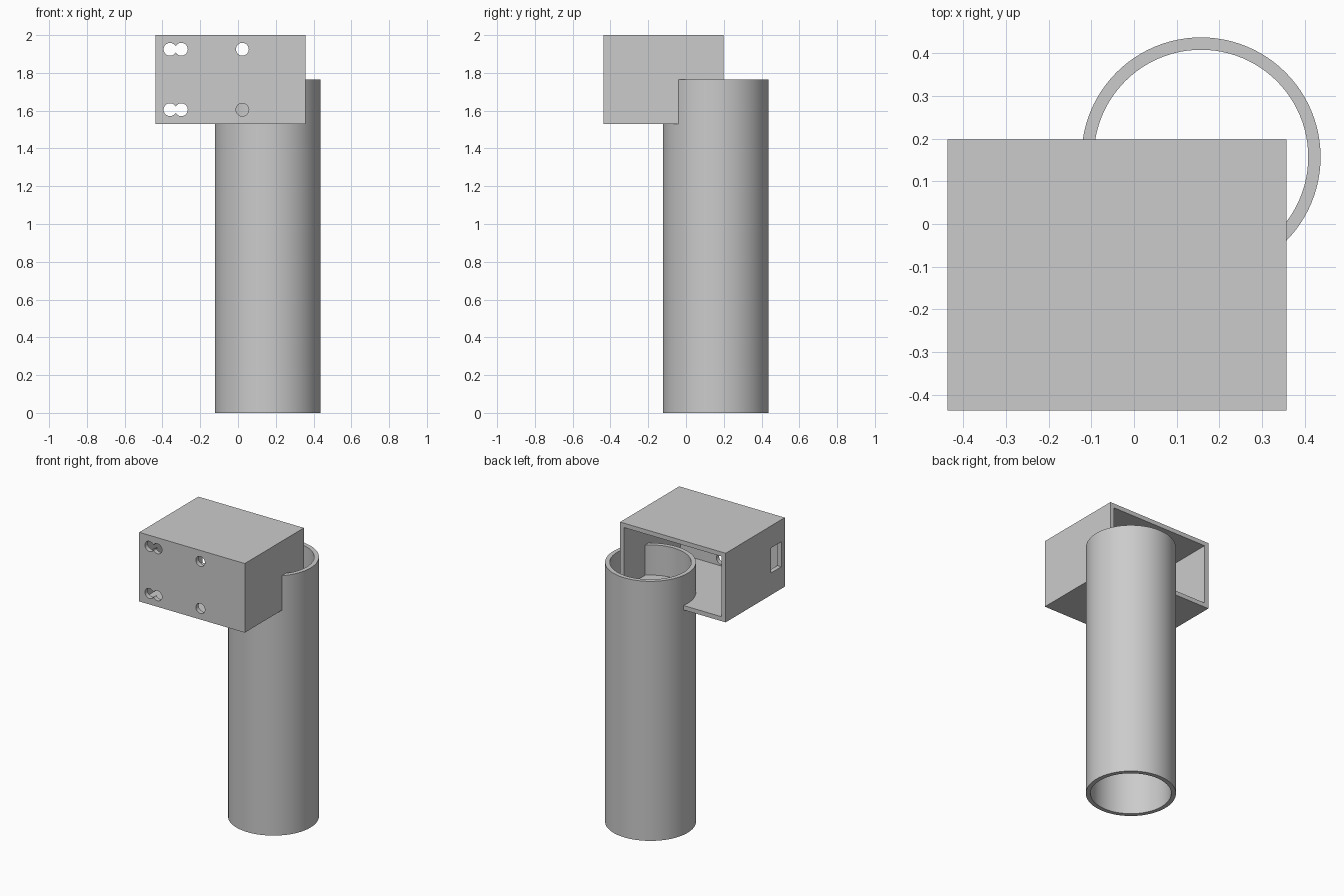
import bpy
import math
from mathutils import Vector

default = bpy.data.objects.get("Cube")
if default:
    bpy.data.objects.remove(default)

# Plain grey for the whole part
grey = bpy.data.materials.new("light grey")
grey.use_nodes = True
colour = (0.6, 0.6, 0.6, 1)
grey.diffuse_color = colour
grey.node_tree.nodes["Principled BSDF"].inputs["Base Color"].default_value = colour


def block(name, low, high):
    low, high = Vector(low), Vector(high)
    bpy.ops.mesh.primitive_cube_add(size=1, location=(low + high) / 2)
    ob = bpy.context.object
    ob.name = name
    ob.scale = high - low
    bpy.ops.object.transform_apply(location=True, rotation=True, scale=True)
    ob.data.materials.append(grey)
    return ob


def rod(name, radius, length, centre, sides, tilt=0):
    bpy.ops.mesh.primitive_cylinder_add(vertices=sides, radius=radius, depth=length,
                                        location=centre, rotation=(tilt, 0, 0))
    ob = bpy.context.object
    ob.name = name
    bpy.ops.object.transform_apply(location=True, rotation=True, scale=True)
    ob.data.materials.append(grey)
    return ob


def combine(target, other, operation):
    mod = target.modifiers.new(operation.lower(), "BOOLEAN")
    mod.operation = operation
    mod.solver = "EXACT"
    mod.object = other
    bpy.context.view_layer.objects.active = target
    bpy.ops.object.modifier_apply(modifier=mod.name)
    bpy.data.objects.remove(other)


LEFT, RIGHT = -0.437, 0.357
FRONT, BACK = -0.437, 0.198
BOTTOM, TOP = 1.53, 2.0
WALL = 0.03

# Housing box, hollow and open at the back
housing = block("housing_with_tube", (LEFT, FRONT, BOTTOM), (RIGHT, BACK, TOP))
cavity = block("cavity_cutter", (LEFT + WALL, FRONT + WALL, BOTTOM + WALL),
               (RIGHT - WALL, BACK + 0.1, TOP - WALL))
combine(housing, cavity, "DIFFERENCE")

# Sensor and screw holes through the front wall, paired ones overlapping
for x in (-0.36, -0.3, 0.023):
    for z in (1.605, 1.925):
        hole = rod("hole_cutter", 0.034, 0.1, (x, FRONT, z), 32, math.pi / 2)
        combine(housing, hole, "DIFFERENCE")

# Cable slot in the side wall
slot = block("slot_cutter", (LEFT - 0.1, -0.4, 1.68), (LEFT + 0.1, -0.29, 1.85))
combine(housing, slot, "DIFFERENCE")

# Long open tube, its rim rising inside the housing
AXIS, HEIGHT = 0.157, 1.765
tube = rod("tube", 0.28, HEIGHT, (AXIS, AXIS, HEIGHT / 2), 96)
bore = rod("bore_cutter", 0.251, HEIGHT + 0.2, (AXIS, AXIS, HEIGHT / 2), 96)
combine(tube, bore, "DIFFERENCE")
combine(housing, tube, "UNION")

# Smooth curved walls, keep edges sharp
bpy.ops.object.select_all(action="DESELECT")
housing.select_set(True)
bpy.context.view_layer.objects.active = housing
bpy.ops.object.shade_smooth_by_angle(angle=math.radians(30))
